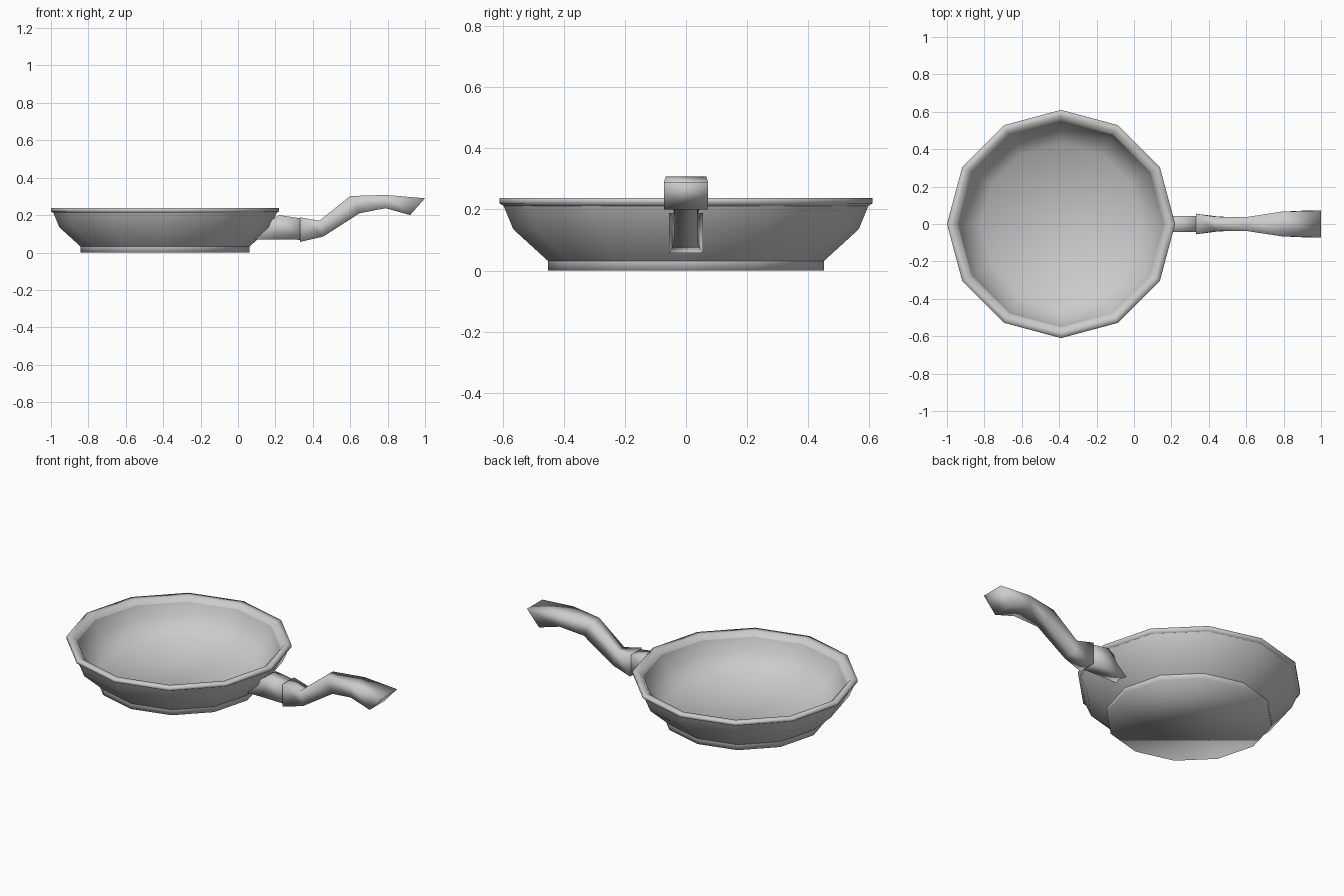
import bpy, bmesh
from math import cos, sin, pi

old = bpy.data.objects.get("Cube")
if old:
    bpy.data.objects.remove(old, do_unlink=True)

grey = bpy.data.materials.new("pan grey")
grey.use_nodes = True
grey.diffuse_color = (0.6, 0.6, 0.6, 1)
grey.node_tree.nodes["Principled BSDF"].inputs["Base Color"].default_value = (0.6, 0.6, 0.6, 1)

SIDES = 12
CENTRE_X = -0.39


def skin(name, rings, cap_start=False, cap_end=False):
    """Join closed rings of points into a smooth-shaded surface."""
    bm = bmesh.new()
    loops = [[bm.verts.new(p) for p in ring] for ring in rings]
    for a, b in zip(loops, loops[1:]):
        n = len(a)
        for i in range(n):
            j = (i + 1) % n
            bm.faces.new((a[i], a[j], b[j], b[i]))
    if cap_start:
        bm.faces.new(loops[0][::-1])
    if cap_end:
        bm.faces.new(loops[-1])
    for f in bm.faces:
        f.smooth = True
    mesh = bpy.data.meshes.new(name)
    bm.to_mesh(mesh)
    bm.free()
    mesh.materials.append(grey)
    obj = bpy.data.objects.new(name, mesh)
    bpy.context.collection.objects.link(obj)
    return obj


def lathe(name, profile, **caps):
    """Turn (radius, height) points around the pan's axis."""
    rings = [[(CENTRE_X + r * cos(2 * pi * i / SIDES), r * sin(2 * pi * i / SIDES), z)
              for i in range(SIDES)] for r, z in profile]
    return skin(name, rings, **caps)


def bar(name, sections):
    """Rectangular bar through (bottom point, top point, half width) sections."""
    rings = [[(bx, -w, bz), (bx, w, bz), (tx, w, tz), (tx, -w, tz)]
             for (bx, bz), (tx, tz), w in sections]
    return skin(name, rings, cap_start=True, cap_end=True)


# Pan body
lathe("base_disc", [(0.452, 0), (0.452, 0.032)], cap_start=True)
lathe("outer_wall", [(0.452, 0.032), (0.565, 0.135), (0.597, 0.212)])
lathe("rim", [(0.597, 0.212), (0.61, 0.22), (0.61, 0.238), (0.575, 0.238), (0.552, 0.212)])
lathe("inner_bowl", [(0.552, 0.212), (0.525, 0.14), (0.43, 0.05)], cap_end=True)

# Handle bracket follows the slope of the wall
bar("handle_bracket", [
    ((0.08, 0.07), (0.18, 0.175), 0.043),
    ((0.19, 0.07), (0.22, 0.2), 0.043),
    ((0.34, 0.068), (0.34, 0.182), 0.043),
])

# Curved grip, flaring towards the end
bar("handle_grip", [
    ((0.332, 0.057), (0.332, 0.188), 0.055),
    ((0.455, 0.085), (0.435, 0.17), 0.039),
    ((0.65, 0.21), (0.6, 0.302), 0.037),
    ((0.79, 0.237), (0.79, 0.308), 0.066),
    ((0.92, 0.2), (1.0, 0.29), 0.072),
])
